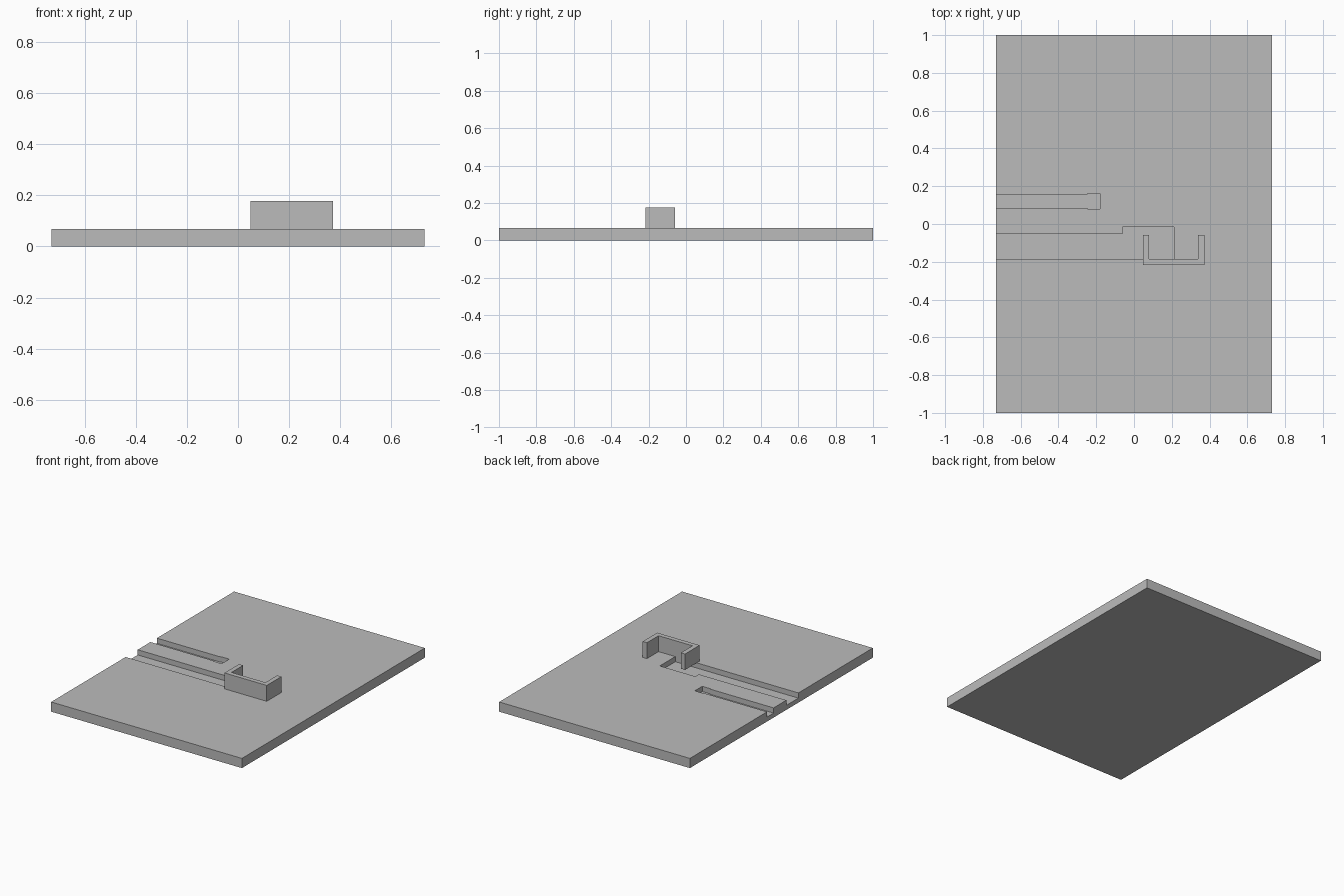
import bpy
import bmesh

cube = bpy.data.objects.get("Cube")
if cube:
    bpy.data.objects.remove(cube, do_unlink=True)

# Single grey material
GREY = (0.5, 0.5, 0.5, 1.0)
mat = bpy.data.materials.new("plain_grey")
mat.use_nodes = True
mat.diffuse_color = GREY
mat.node_tree.nodes["Principled BSDF"].inputs["Base Color"].default_value = GREY

# Key sizes
HALF_X, HALF_Y = 0.73, 1.0
TOP = 0.067
GROOVE_FLOOR = 0.031
BRACKET_TOP = 0.177
OPEN_END = -HALF_X - 0.1


def prism(name, outline, z0, z1):
    """Extrude a flat outline from z0 up to z1."""
    bm = bmesh.new()
    face = bm.faces.new([bm.verts.new((x, y, z0)) for x, y in outline])
    grown = bmesh.ops.extrude_face_region(bm, geom=[face])["geom"]
    verts = [v for v in grown if isinstance(v, bmesh.types.BMVert)]
    bmesh.ops.translate(bm, verts=verts, vec=(0, 0, z1 - z0))
    bmesh.ops.recalc_face_normals(bm, faces=bm.faces)
    mesh = bpy.data.meshes.new(name)
    bm.to_mesh(mesh)
    bm.free()
    mesh.materials.append(mat)
    obj = bpy.data.objects.new(name, mesh)
    bpy.context.collection.objects.link(obj)
    return obj


def groove_outline(y0, y1, neck, end, pocket_y0, pocket_y1):
    """Channel open at the plate's side, widening into an end pocket."""
    pts = [(OPEN_END, y0), (neck, y0), (neck, pocket_y0), (end, pocket_y0),
           (end, pocket_y1), (neck, pocket_y1), (neck, y1), (OPEN_END, y1)]
    return [p for i, p in enumerate(pts) if p != pts[i - 1]]


# Base plate
plate = prism("base_plate", [(-HALF_X, -HALF_Y), (HALF_X, -HALF_Y),
                             (HALF_X, HALF_Y), (-HALF_X, HALF_Y)], 0, TOP)

# Grooves cut into the top
grooves = {
    "narrow_groove": groove_outline(0.085, 0.156, -0.245, -0.18, 0.079, 0.161),
    "wide_groove": groove_outline(-0.186, -0.054, -0.06, 0.212, -0.186, -0.016),
}
for name, outline in grooves.items():
    cutter = prism(name + "_cutter", outline, GROOVE_FLOOR, TOP + 0.1)
    cutter.hide_render = True
    mod = plate.modifiers.new(name, "BOOLEAN")
    mod.operation = "DIFFERENCE"
    mod.solver = "EXACT"
    mod.object = cutter
    bpy.context.view_layer.objects.active = plate
    bpy.ops.object.modifier_apply(modifier=name)
    bpy.data.objects.remove(cutter, do_unlink=True)

# U-shaped bracket standing on the plate
X0, X1, Y0, Y1, WALL = 0.048, 0.372, -0.217, -0.058, 0.032
prism("u_bracket", [(X0, Y0), (X1, Y0), (X1, Y1), (X1 - WALL, Y1),
                    (X1 - WALL, Y0 + WALL), (X0 + WALL, Y0 + WALL),
                    (X0 + WALL, Y1), (X0, Y1)], TOP, BRACKET_TOP)
